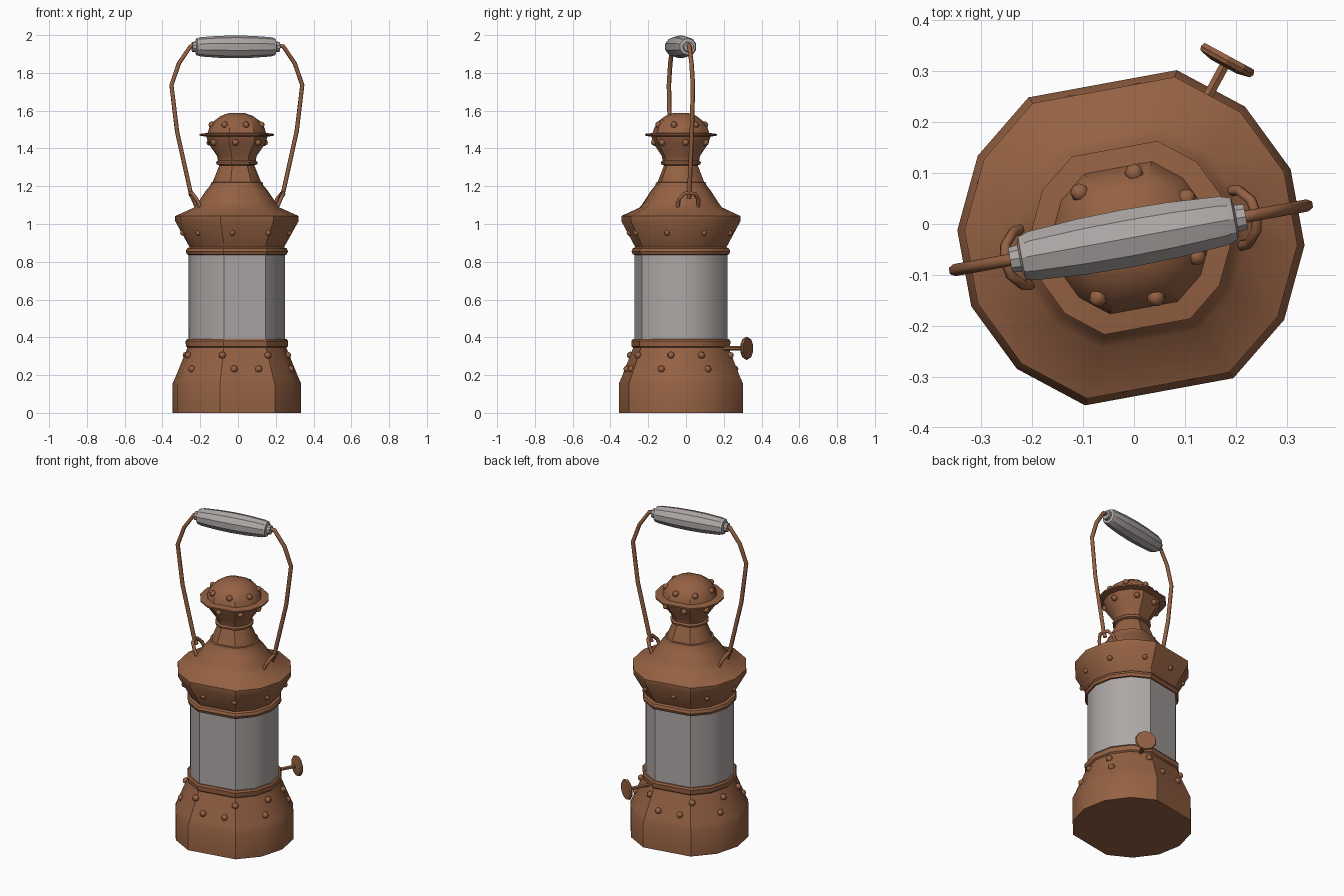
import bpy, bmesh, math
from mathutils import Vector, Matrix

if "Cube" in bpy.data.objects:
    bpy.data.objects.remove(bpy.data.objects["Cube"])

TURN = math.radians(10.4)
PLACE = Matrix.Translation((-0.006, -0.027, 0)) @ Matrix.Rotation(TURN, 4, 'Z')

# 14-sided outline with the front and back corners left out (wider flats)
STEP = 360 / 14
CORNERS = [(k + 0.5) * STEP for k in range(14) if k not in (3, 10)]


def material(name, rgb):
    m = bpy.data.materials.new(name)
    m.diffuse_color = (*rgb, 1)
    m.use_nodes = True
    m.node_tree.nodes["Principled BSDF"].inputs["Base Color"].default_value = m.diffuse_color
    return m


COPPER = material("copper brown", (0.30, 0.12, 0.056))
GREY = material("light grey", (0.42, 0.39, 0.38))


def finish(name, bm, mat, angle=32):
    bmesh.ops.recalc_face_normals(bm, faces=bm.faces)
    me = bpy.data.meshes.new(name)
    bm.to_mesh(me)
    bm.free()
    me.materials.append(mat)
    ob = bpy.data.objects.new(name, me)
    bpy.context.collection.objects.link(ob)
    ob.matrix_world = PLACE
    bpy.ops.object.select_all(action='DESELECT')
    ob.select_set(True)
    bpy.context.view_layer.objects.active = ob
    bpy.ops.object.shade_smooth_by_angle(angle=math.radians(angle))
    return ob


def lathe(name, profile, mat, angles=CORNERS, frame=Matrix(), cap0=False, cap1=False):
    bm = bmesh.new()
    rings = []
    for r, z in profile:
        rings.append([bm.verts.new(frame @ Vector((r * math.cos(math.radians(a)),
                                                   r * math.sin(math.radians(a)), z)))
                      for a in angles])
    n = len(angles)
    for lo, hi in zip(rings, rings[1:]):
        for i in range(n):
            j = (i + 1) % n
            bm.faces.new((lo[i], lo[j], hi[j], hi[i]))
    if cap0:
        bm.faces.new(rings[0][::-1])
    if cap1:
        bm.faces.new(rings[-1])
    return finish(name, bm, mat)


def outline_radius(r, ang):
    """Distance to the flat-sided outline at a local angle."""
    ang %= 360
    for i, a in enumerate(CORNERS):
        b = CORNERS[(i + 1) % len(CORNERS)]
        if b < a:
            b += 360
        for t in (ang, ang + 360):
            if a <= t <= b:
                return (r * math.cos(math.radians((b - a) / 2))
                        / math.cos(math.radians(t - (a + b) / 2)))
    return r


def rivets(name, r, z, world_angles, size=0.02):
    bm = bmesh.new()
    for w in world_angles:
        a = w - 10.4
        d = outline_radius(r, a)
        c = math.radians(a)
        m = (Matrix.Translation((d * math.cos(c), d * math.sin(c), z))
             @ Matrix.Rotation(c, 4, 'Z') @ Matrix.Rotation(math.pi / 2, 4, 'Y'))
        bmesh.ops.create_uvsphere(bm, u_segments=7, v_segments=4, radius=size, matrix=m)
    finish(name, bm, COPPER, 50)


def wire(name, points, radius):
    cu = bpy.data.curves.new(name, 'CURVE')
    cu.dimensions = '3D'
    cu.bevel_depth = radius
    cu.bevel_resolution = 1
    cu.use_fill_caps = True
    sp = cu.splines.new('POLY')
    sp.points.add(len(points) - 1)
    for p, co in zip(sp.points, points):
        p.co = (*co, 1)
    cu.materials.append(COPPER)
    ob = bpy.data.objects.new(name, cu)
    bpy.context.collection.objects.link(ob)
    ob.matrix_world = PLACE


# body, bottom to top
lathe("base", [(.341, 0), (.341, .155), (.325, .19), (.262, .345), (.270, .352),
               (.272, .38), (.265, .39), (.25, .39)], COPPER, cap0=True)
lathe("glass", [(.255, .385), (.255, .842)], GREY)
lathe("hood", [(.25, .836), (.264, .838), (.271, .855), (.264, .871), (.25, .877),
               (.327, 1.015), (.327, 1.042), (.225, 1.088), (.205, 1.115),
               (.165, 1.175), (.14, 1.205), (.137, 1.22), (.128, 1.222),
               (.092, 1.312)], COPPER)
lathe("chimney", [(.092, 1.31), (.108, 1.316), (.110, 1.328), (.100, 1.336),
                  (.105, 1.36), (.150, 1.425), (.162, 1.462), (.197, 1.468),
                  (.197, 1.477), (.155, 1.482), (.146, 1.51), (.122, 1.545),
                  (.085, 1.572), (.04, 1.588)], COPPER, cap1=True)

# rivet rows
rivets("base_rivets_lower", .308, .232, [-93, -66, -20, 28, 87, 114, 160, -142])
rivets("base_rivets_upper", .279, .305, [-106, -54, -11, 23, 71, 128, 169, -157])
rivets("hood_rivets", .292, .953, [-95 + 40 * k for k in range(9)], .016)
rivets("chimney_rivets", .152, 1.432, [-93 + 360 / 7 * k for k in range(7)], .019)
rivets("dome_rivets", .137, 1.525, [87 + 360 / 7 * k for k in range(7)], .019)

# wick knob on its stem
KNOB = Matrix.Rotation(math.radians(51.1), 4, 'Z')
KNOB = Matrix.Translation((0, 0, .342)) @ KNOB @ Matrix.Rotation(math.pi / 2, 4, 'Y')
lathe("knob_stem", [(.011, .22), (.011, .39)], COPPER,
      [k * 60 for k in range(6)], KNOB)
lathe("knob", [(.03, .382), (.058, .388), (.062, .396), (.058, .405)], COPPER,
      [k * 36 for k in range(10)], KNOB, True, True)

# carrying bail and staples, both sides
for s, side in ((-1, "left"), (1, "right")):
    wire("bail_" + side, [(s * u, 0, z) for u, z in
         ((.225, 1.945), (.25, 1.94), (.312, 1.85), (.352, 1.735),
          (.322, 1.49), (.252, 1.18), (.236, 1.135))], .012)
    wire("staple_" + side, [(s * u, v, z) for u, v, z in
         ((.205, -.055, 1.085), (.225, -.053, 1.13), (.245, -.03, 1.16),
          (.25, 0, 1.165), (.245, .03, 1.16), (.225, .053, 1.13),
          (.205, .055, 1.085))], .0105)

# hand grip
GRIP = Matrix.Translation((-.006, 0, 1.938)) @ Matrix.Rotation(math.pi / 2, 4, 'Y')
half = [(.060, 0), (.058, .09), (.051, .19), (.044, .212), (.028, .216), (.026, .235)]
lathe("grip", [(r, -z) for r, z in half[:0:-1]] + half, GREY,
      [k * 36 for k in range(10)], GRIP, True, True)
